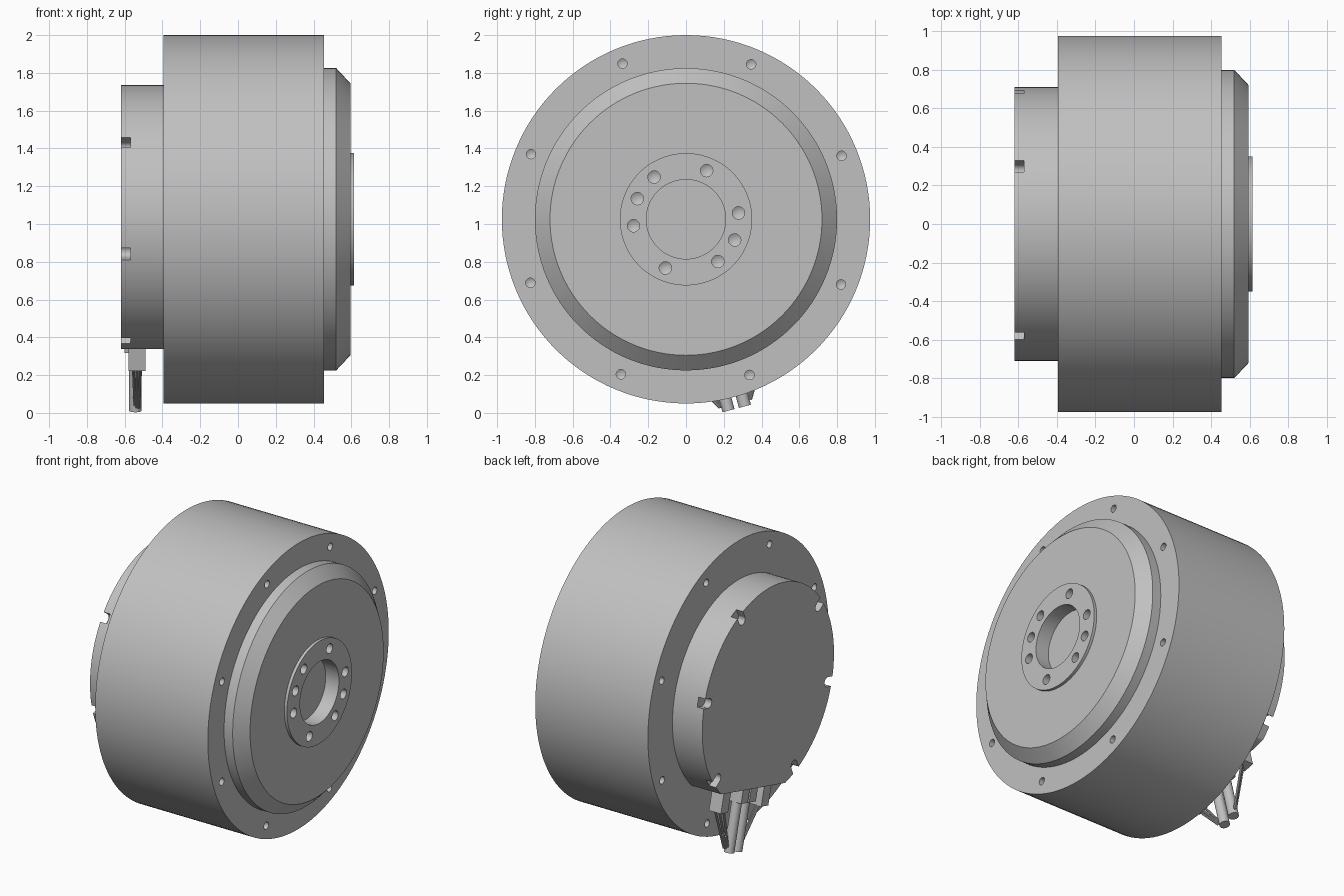
import bpy, bmesh
from math import sin, cos, radians, pi
from mathutils import Vector, Matrix

if "Cube" in bpy.data.objects:
    bpy.data.objects.remove(bpy.data.objects["Cube"])

CZ = 1.025                      # height of the main axis, which runs along x
CABLE_ANGLE = radians(285)      # direction in which the cables leave

grey = bpy.data.materials.new("metal grey")
grey.use_nodes = True
grey.diffuse_color = (0.53, 0.53, 0.53, 1)
grey.node_tree.nodes["Principled BSDF"].inputs["Base Color"].default_value = grey.diffuse_color


def polar(x, r, angle, side=0.0):
    """Point at radius r and angle about the axis, shifted sideways."""
    return Vector((x, r * cos(angle) - side * sin(angle),
                   CZ + r * sin(angle) + side * cos(angle)))


def finish(name, bm):
    bmesh.ops.recalc_face_normals(bm, faces=bm.faces)
    mesh = bpy.data.meshes.new(name)
    bm.to_mesh(mesh)
    bm.free()
    mesh.materials.append(grey)
    ob = bpy.data.objects.new(name, mesh)
    bpy.context.collection.objects.link(ob)
    return ob


def lathe(bm, profile, centre=(0, 0, CZ), steps=128, closed=False):
    """Spin (x, radius) points around an x-parallel line through centre."""
    c = Vector(centre)
    verts = [bm.verts.new(c + Vector((x, 0, r))) for x, r in profile]
    edges = [bm.edges.new(p) for p in zip(verts, verts[1:])]
    if closed:
        edges.append(bm.edges.new((verts[-1], verts[0])))
    out = bmesh.ops.spin(bm, geom=verts + edges, cent=c, axis=(1, 0, 0),
                         angle=2 * pi, steps=steps, use_merge=True)
    bmesh.ops.remove_doubles(bm, verts=bm.verts, dist=1e-5)


def turned(name, profile, closed=False):
    bm = bmesh.new()
    lathe(bm, profile, closed=closed)
    return finish(name, bm)


def box(bm, centre, size, angle):
    """Box sized (x, radial, sideways), turned to face out along angle."""
    m = Matrix.Translation(centre) @ Matrix.Rotation(angle, 4, 'X') @ Matrix.Diagonal((*size, 1))
    bmesh.ops.create_cube(bm, size=1, matrix=m)


def rod(bm, a, b, radius, sides):
    d = b - a
    m = Matrix.Translation((a + b) / 2) @ d.to_track_quat('Z', 'Y').to_matrix().to_4x4()
    bmesh.ops.create_cone(bm, cap_ends=True, segments=sides, radius1=radius,
                          radius2=radius, depth=d.length, matrix=m)


def cut(ob, bm):
    cutter = finish("cutter", bm)
    cutter.hide_render = True
    mod = ob.modifiers.new("cut", 'BOOLEAN')
    mod.operation, mod.solver, mod.object = 'DIFFERENCE', 'EXACT', cutter
    bpy.context.view_layer.objects.active = ob
    bpy.ops.object.modifier_apply(modifier=mod.name)
    bpy.data.objects.remove(cutter)


def drill(bm, face_x, direction, ring, angle, radius, depth):
    """Drilled hole with a conical tip."""
    p = polar(0, ring, radians(angle))
    tip = depth + radius * 0.6
    lathe(bm, [(face_x + direction * d, r) for d, r in
               ((-0.05, 0), (-0.05, radius), (depth, radius), (tip, 0))], p, 20)


# Main drum with eight screw holes in each end face
drum = turned("drum", [(-0.395, 0), (-0.395, 0.975), (0.455, 0.975), (0.455, 0)])
bm = bmesh.new()
for i in range(8):
    a = 22.2 + 45 * i
    drill(bm, 0.455, -1, 0.89, a, 0.025, 0.08)
    drill(bm, -0.395, 1, 0.89, a, 0.025, 0.08)
cut(drum, bm)

# Chamfered flange on the output side
flange = turned("output_flange", [(0.44, 0), (0.44, 0.8), (0.52, 0.8), (0.595, 0.72),
                                  (0.595, 0.34), (0.515, 0.34), (0.515, 0)])

# Raised output ring with its bolt circle
ring = turned("output_ring", [(0.5, 0.21), (0.5, 0.35), (0.615, 0.35), (0.615, 0.21)], True)
bm = bmesh.new()
for a in (7, 67, 127, 157, 187, 247, 307, 337):
    drill(bm, 0.615, -1, 0.28, a, 0.033, 0.06)
cut(ring, bm)

# Rear cap, flattened where the cables leave, with open screw slots in the rim
cap = turned("rear_cap", [(-0.62, 0), (-0.62, 0.71), (-0.38, 0.71), (-0.38, 0)])
bm = bmesh.new()
box(bm, polar(-0.545, 0.815, CABLE_ANGLE), (0.3, 0.4, 1.2), CABLE_ANGLE)
cut(cap, bm)
# trim only behind the drum face
for a in (15, 65, 145, 195, 245, 325):
    angle = radians(a)
    bm = bmesh.new()
    box(bm, polar(-0.62, 0.73, angle), (0.1, 0.14, 0.064), angle)
    cut(cap, bm)
    bm = bmesh.new()
    lathe(bm, [(-0.67, 0), (-0.67, 0.032), (-0.57, 0.032), (-0.57, 0)],
          polar(0, 0.662, angle), 24)
    cut(cap, bm)

# Cable sockets: a pair in the middle and one at each side
bm = bmesh.new()
for s in (-1, 1):
    box(bm, polar(-0.55, 0.65, CABLE_ANGLE, s * 0.045), (0.1, 0.12, 0.075), CABLE_ANGLE)
    box(bm, polar(-0.535, 0.68, CABLE_ANGLE, s * 0.225), (0.09, 0.16, 0.08), CABLE_ANGLE)
sockets = finish("cable_sockets", bm)

# Two thick cables
bm = bmesh.new()
for s in (-1, 1):
    rod(bm, polar(-0.543, 0.62, CABLE_ANGLE, s * 0.045),
        polar(-0.543, 1.037, CABLE_ANGLE, s * 0.045), 0.033, 32)
cables = finish("cables", bm)

# Thin wires running from the side sockets to the cable ends
bm = bmesh.new()
for s in (-1, 1):
    for i in (-1, 0, 1):
        rod(bm, polar(-0.535 + 0.02 * i, 0.74, CABLE_ANGLE, s * (0.225 + 0.02 * i)),
            polar(-0.535 + 0.01 * i, 1.01, CABLE_ANGLE, s * (0.075 + 0.008 * i)), 0.008, 10)
wires = finish("thin_wires", bm)

# Smooth round surfaces, sharp edges kept
for ob in (drum, flange, ring, cap, cables, wires):
    bpy.ops.object.select_all(action='DESELECT')
    ob.select_set(True)
    bpy.context.view_layer.objects.active = ob
    bpy.ops.object.shade_smooth_by_angle(angle=radians(30))
